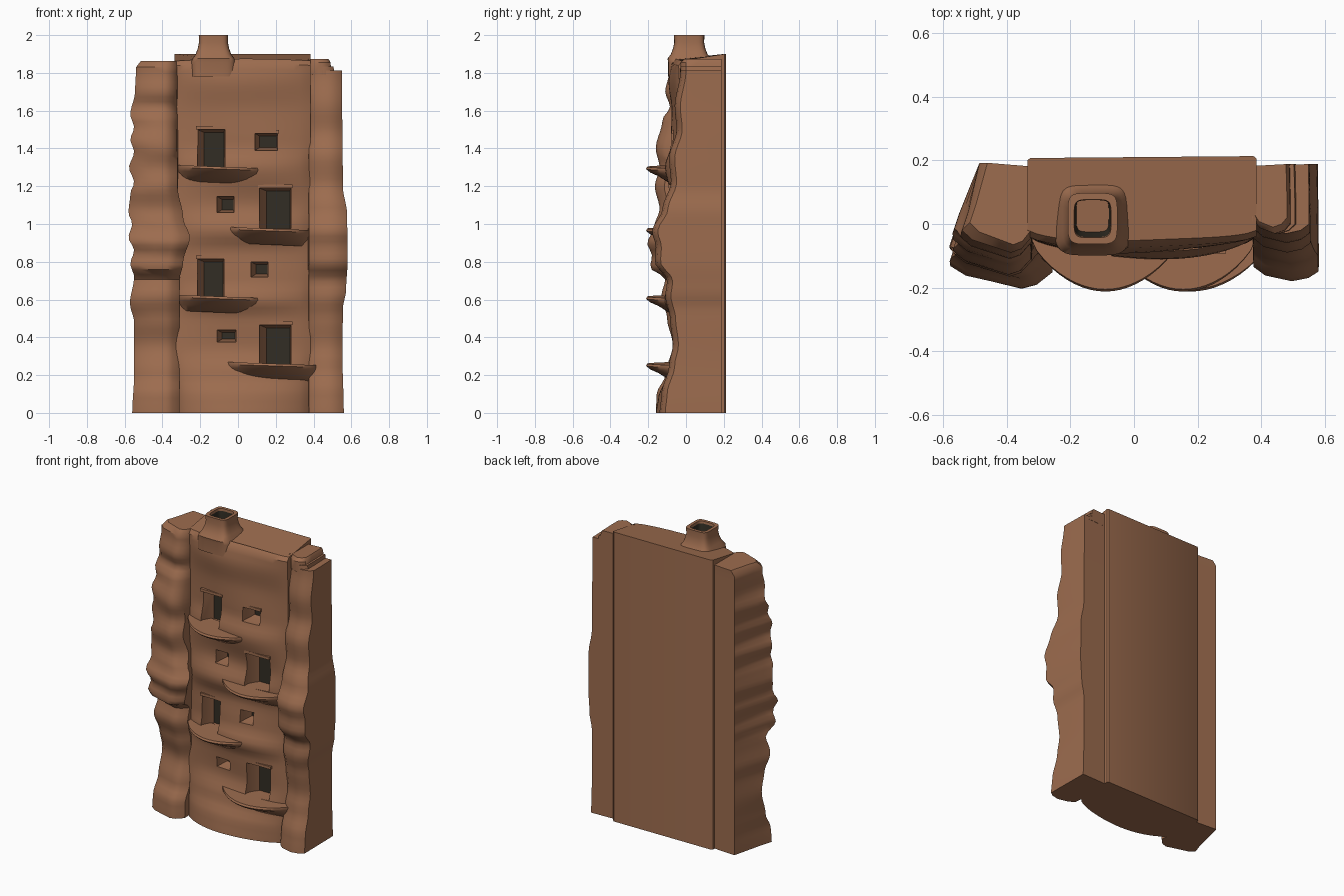
import bpy, bmesh, math

if "Cube" in bpy.data.objects:
    bpy.data.objects.remove(bpy.data.objects["Cube"])

def material(name, rgb):
    m = bpy.data.materials.new(name)
    m.diffuse_color = (*rgb, 1)
    m.use_nodes = True
    m.node_tree.nodes["Principled BSDF"].inputs["Base Color"].default_value = m.diffuse_color
    return m

CLAY = material("clay brown", (0.335, 0.150, 0.077))
DARK = material("dark interior", (0.032, 0.027, 0.018))

def curve(pts, z):
    """Smooth interpolation through (z, value) pairs."""
    if z <= pts[0][0]:
        return pts[0][1]
    for (a, u), (b, v) in zip(pts, pts[1:]):
        if z <= b:
            t = (z - a) / (b - a)
            return u + (v - u) * t * t * (3 - 2 * t)
    return pts[-1][1]

def loft(name, rings, dark_end=False, dark_from=None, angle=40):
    """Skin a list of closed rings and cap both ends."""
    bm = bmesh.new()
    vs = [[bm.verts.new(p) for p in r] for r in rings]
    n = len(rings[0])
    for k, (a, b) in enumerate(zip(vs, vs[1:])):
        for i in range(n):
            j = (i + 1) % n
            f = bm.faces.new((a[i], a[j], b[j], b[i]))
            if dark_from is not None and k >= dark_from:
                f.material_index = 1
    bm.faces.new(vs[0])
    end = bm.faces.new(vs[-1])
    end.material_index = 1 if dark_end else 0
    bmesh.ops.recalc_face_normals(bm, faces=bm.faces)
    me = bpy.data.meshes.new(name)
    bm.to_mesh(me)
    bm.free()
    me.materials.append(CLAY)
    me.materials.append(DARK)
    ob = bpy.data.objects.new(name, me)
    bpy.context.collection.objects.link(ob)
    smooth(ob, angle)
    return ob

def smooth(ob, angle=40):
    bpy.ops.object.select_all(action='DESELECT')
    bpy.context.view_layer.objects.active = ob
    ob.select_set(True)
    bpy.ops.object.shade_smooth_by_angle(angle=math.radians(angle))

# central wall: bulging front, flat back standing slightly proud of the pillars
WALL = [(0, -.16), (.08, -.15), (.2, -.11), (.35, -.07), (.5, -.075), (.6, -.11), (.7, -.08),
        (.85, -.07), (.97, -.11), (1.1, -.075), (1.3, -.11), (1.42, -.075), (1.6, -.07),
        (1.76, -.09), (1.87, -.075)]

def wall_ring(z, inset=0):
    pts = []
    for i in range(25):
        t = i / 24
        x = -.335 + .72 * t
        y = -.035 + (curve(WALL, z) + .035) * (1 - (2 * t - 1) ** 2) ** .7
        y += .006 * math.sin(9 * x + 7 * z)
        pts.append((x, y + inset, z + (.012 * math.sin(3 * t) - .012 if z > 1.8 else 0)))
    up = .025 if z > 1.86 else 0
    return pts + [(.385, .205, z + up), (.375, .213, z + up), (-.325, .207, z + up), (-.335, .2, z + up)]

wall = loft("wall", [wall_ring(1.85 * i / 60) for i in range(61)] + [wall_ring(1.875, .02)])

# left pillar: eroded front and outer edge
L_OUT = [(0, -.56), (.2, -.55), (.48, -.55), (.58, -.572), (.72, -.55), (.79, -.57), (.86, -.55),
         (.93, -.58), (1, -.56), (1.06, -.58), (1.16, -.57), (1.22, -.55), (1.3, -.577), (1.38, -.55),
         (1.45, -.57), (1.51, -.55), (1.58, -.57), (1.7, -.545), (1.82, -.54)]
L_IN = [(0, -.31), (.7, -.31), (.8, -.29), (.93, -.255), (1.03, -.29), (1.2, -.32), (1.6, -.325), (1.85, -.32)]
L_FRONT = [(0, -.16), (.1, -.155), (.2, -.11), (.36, -.07), (.5, -.10), (.62, -.13), (.71, -.11),
           (.77, -.19), (.83, -.18), (.9, -.205), (.98, -.17), (1.08, -.14), (1.2, -.165), (1.3, -.14),
           (1.4, -.16), (1.55, -.125), (1.62, -.085), (1.7, -.11), (1.8, -.09), (1.87, -.09)]

def left_ring(z, s=0):
    xo, xi, y = curve(L_OUT, z) + s, curve(L_IN, z), curve(L_FRONT, z) + s
    w = xi - xo
    return [(-.485 + s, .192, z), (-.315, .18, z), (-.315, .0, z), (xi, y + .05, z),
            (xi - .15 * w, y + .012, z), (xi - .3 * w, y, z), (xi - .6 * w, y + .022, z),
            (xi - .85 * w, y + .04, z), (xo, y + .07, z), (xo + .02, y + .13, z)]

loft("left_pillar", [left_ring(1.83 * i / 70) for i in range(71)] + [left_ring(1.862, .025)])

# right pillar: flat outer side, stepped top
R_OUT = [(0, .56), (.3, .553), (.55, .555), (.65, .572), (.8, .58), (1.05, .578), (1.2, .555), (1.81, .55)]
R_FRONT = [(0, -.14), (.1, -.13), (.25, -.09), (.36, -.07), (.5, -.085), (.62, -.11), (.7, -.10),
           (.8, -.165), (.88, -.16), (.96, -.18), (1.08, -.125), (1.22, -.08), (1.35, -.09),
           (1.5, -.05), (1.62, -.06), (1.81, -.03)]

def right_ring(z, outer=None, s=0):
    xo, y = outer or curve(R_OUT, z), curve(R_FRONT, z) + s
    w = xo - .37
    return [(xo - .003, .188, z), (.37, .182, z), (.37, .0, z), (.375, y + .045, z),
            (.37 + .2 * w, y + .018, z), (.37 + .6 * w, y, z), (.37 + .85 * w, y + .01, z),
            (xo, y + .03, z), (xo, y + .09, z)]

loft("right_pillar", [right_ring(1.812 * i / 60) for i in range(61)])
loft("right_pillar_cap", [right_ring(1.79, .495), right_ring(1.855, .49), right_ring(1.873, .48, .02)])
loft("right_pillar_step", [right_ring(1.79, .512), right_ring(1.835, .505)])

# curved balcony ledges, tapering under into the wall
def ledge(name, x0, x1, z):
    rings = []
    for dz, d, e in ((-.085, .06, .03), (-.05, .115, .012), (-.03, .16, .003), (-.012, .182, 0), (0, .175, 0)):
        a, b = x0 + e, x1 - e
        r = []
        for i in range(21):
            t = i / 20
            r.append((a + (b - a) * t, -.03 - d * math.sin(math.pi * t) ** .65, z + dz - .018 * t))
        rings.append(r + [(b, -.01, z + dz - .018), (a, -.01, z + dz)])
    return loft(name, rings, angle=50)

for i, (x0, x1, z) in enumerate(((-.33, .15, 1.312), (-.08, .39, .985), (-.33, .15, .625), (-.08, .435, .27))):
    ledge(f"ledge_{i + 1}", x0, x1, z)

# doors and windows: tapered recesses with a dark back
HOLES = [("door", -.215, -.07, 1.30, 1.50), ("door", .115, .28, .975, 1.19),
         ("door", -.215, -.075, .615, .815), ("door", .115, .28, .26, .465),
         ("window", .09, .21, 1.39, 1.48), ("window", -.11, -.02, 1.06, 1.145),
         ("window", .07, .16, .72, .80), ("window", -.11, -.01, .375, .44)]

def rect(a, b, c, d, y):
    return [(a, y, c), (b, y, c), (b, y, d), (a, y, d)]

for i, (kind, a, b, c, d) in enumerate(HOLES):
    door = kind == "door"
    back = rect(a + (.035 if door else .025), b - .005, c + (0 if door else .015), d - .015, .01)
    cutter = loft("cutter", [rect(a, b, c, d, -.3), rect(a, b, c, d, -.06), back], dark_end=True)
    cutter.hide_render = True
    mod = wall.modifiers.new("hole", 'BOOLEAN')
    mod.operation, mod.solver, mod.object = 'DIFFERENCE', 'EXACT', cutter
    bpy.context.view_layer.objects.active = wall
    bpy.ops.object.modifier_apply(modifier="hole")
    bpy.data.objects.remove(cutter)
    # thin lintel above each door and the top window
    if door or i == 4:
        y = curve(WALL, d) + .012
        loft(f"{kind}_lintel_{i + 1}", [rect(a - .008, b + .008, d, d + .018, y + .05),
                                        rect(a - .008, b + .008, d, d + .018, y - .014)])
smooth(wall, 35)

# flared square chimney with an open dark flue
def square_ring(h, z, dy=0):
    r = []
    for i in range(32):
        t = 2 * math.pi * (i + .5) / 32
        c, s = math.cos(t), math.sin(t)
        r.append((-.13 + h * math.copysign(abs(c) ** .4, c),
                  .017 + dy + h * 1.03 * math.copysign(abs(s) ** .4, s), z))
    return r

FLUE = ((.13, 1.78), (.135, 1.855), (.112, 1.875), (.094, 1.9), (.083, 1.93), (.077, 1.96), (.078, 2.0),
        (.058, 2.0), (.056, 1.985), (.05, 1.86))
loft("chimney", [square_ring(h if z > 1.87 else min(h, .12), z, .012 if z < 1.87 else 0) for h, z in FLUE],
     dark_end=True, dark_from=8)
